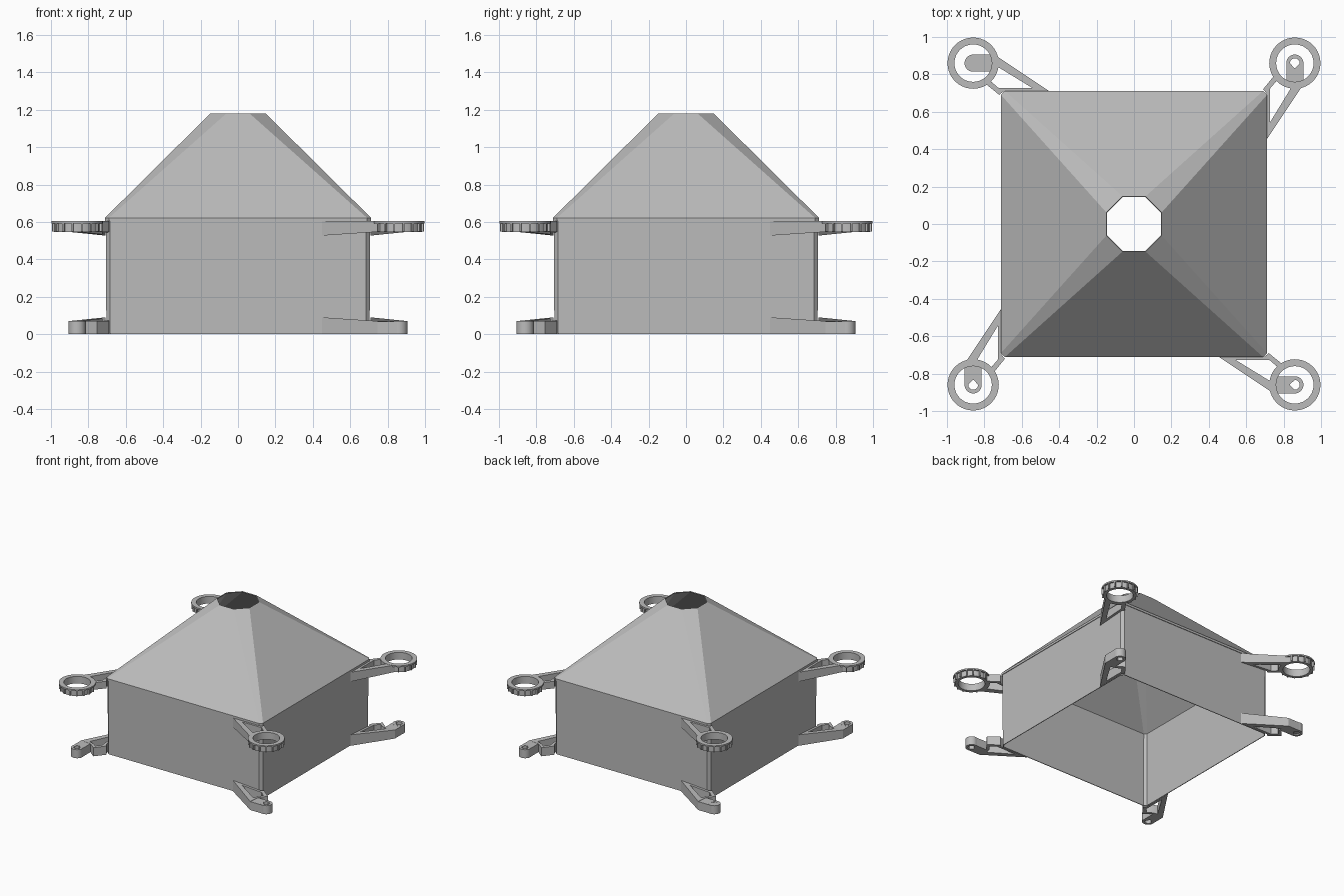
import bpy, bmesh
from math import sin, cos, pi
from mathutils import Matrix

cube = bpy.data.objects.get("Cube")
if cube:
    bpy.data.objects.remove(cube, do_unlink=True)

grey = bpy.data.materials.new("plain grey")
grey.use_nodes = True
grey.diffuse_color = (0.5, 0.5, 0.5, 1)
grey.node_tree.nodes["Principled BSDF"].inputs["Base Color"].default_value = (0.5, 0.5, 0.5, 1)


def finish(name, bm, fix_normals=True):
    if fix_normals:
        bmesh.ops.recalc_face_normals(bm, faces=bm.faces)
    mesh = bpy.data.meshes.new(name)
    bm.to_mesh(mesh)
    bm.free()
    mesh.materials.append(grey)
    obj = bpy.data.objects.new(name, mesh)
    bpy.context.collection.objects.link(obj)
    return obj


def chamfered_square(half, flat):
    """Eight corners, counter-clockwise, of a square with cut corners."""
    pts = []
    for x, y in ((half, -flat), (half, flat)), ((flat, half), (-flat, half)), \
                ((-half, flat), (-half, -flat)), ((-flat, -half), (flat, -half)):
        pts += [x, y]
    return pts


def sheet_shell(name, sections, thickness):
    """Open sheet-metal shell through stacked (half, flat, z) sections."""
    bm = bmesh.new()
    loops = [[bm.verts.new((x, y, z)) for x, y in chamfered_square(h, f)]
             for h, f, z in sections]
    for low, high in zip(loops, loops[1:]):
        for i in range(8):
            j = (i + 1) % 8
            bm.faces.new((low[i], low[j], high[j], high[i]))
    obj = finish(name, bm, False)
    solid = obj.modifiers.new("sheet", "SOLIDIFY")
    solid.thickness = thickness
    solid.offset = -1
    return obj


def prism(bm, pts, low, high):
    """Upright prism; low and high give the height at each point."""
    a = [bm.verts.new((x, y, low(x, y))) for x, y in pts]
    b = [bm.verts.new((x, y, high(x, y))) for x, y in pts]
    bm.faces.new(a[::-1])
    bm.faces.new(b)
    for i in range(len(pts)):
        j = (i + 1) % len(pts)
        bm.faces.new((a[i], a[j], b[j], b[i]))


def frame(bm, outer, inner, low, high):
    """Upright band between two matching loops."""
    def ring(pts, h):
        return [bm.verts.new((x, y, h(x, y))) for x, y in pts]
    loops = [ring(outer, low), ring(outer, high), ring(inner, high), ring(inner, low)]
    n = len(outer)
    for k in range(4):
        a, b = loops[k], loops[(k + 1) % 4]
        for i in range(n):
            j = (i + 1) % n
            bm.faces.new((a[i], a[j], b[j], b[i]))


def circle(r, n=40):
    return [(C + r * cos(2 * pi * i / n), C + r * sin(2 * pi * i / n)) for i in range(n)]


def level(z):
    return lambda x, y: z


C = 0.86  # bracket axis, on both x and y
ARM_OUT = [(0.708, 0.45), (0.905, 0.745), (0.815, 0.752), (0.755, 0.80), (0.69, 0.72), (0.708, 0.70)]
ARM_IN = [(0.728, 0.545), (0.84, 0.728), (0.79, 0.742), (0.762, 0.765), (0.728, 0.725), (0.728, 0.70)]


def taper(y):
    """Extra arm depth, greatest at the tail on the wall."""
    return 0.02 * max(0, min(1, (0.745 - y) / 0.295))


def upper_bracket():
    bm = bmesh.new()
    frame(bm, ARM_OUT, ARM_IN, lambda x, y: 0.547 - taper(y), level(0.604))
    # collar: inner wall, top flange and outside ribs
    frame(bm, circle(0.124), circle(0.10), level(0.547), level(0.605))
    frame(bm, circle(0.137), circle(0.12), level(0.593), level(0.605))
    for i in range(16):
        a = 2 * pi * (i + 0.5) / 16
        u, v = (cos(a), sin(a)), (-sin(a), cos(a))
        rib = [(C + u[0] * r + v[0] * s, C + u[1] * r + v[1] * s)
               for r, s in ((0.115, -0.005), (0.136, -0.005), (0.136, 0.005), (0.115, 0.005))]
        prism(bm, rib, level(0.55), level(0.6))
    return bm


def lower_bracket(plugged):
    bm = bmesh.new()
    frame(bm, ARM_OUT, ARM_IN, level(0), lambda x, y: 0.07 + taper(y))
    # neck and pierced boss
    neck = [(0.905, 0.745), (0.905, C), (0.887, C), (0.86, 0.831), (0.833, C),
            (0.815, C), (0.815, 0.752)]
    prism(bm, neck, level(0), level(0.069))
    frame(bm, circle(0.046, 32), circle(0.026, 32), level(0), level(0.07))
    if plugged:
        prism(bm, circle(0.027, 32), level(0.01), level(0.068))
    return bm


# Body and hood
sheet_shell("body_walls", [(0.704, 0.683, 0.0), (0.706, 0.685, 0.618)], 0.006)
sheet_shell("hood", [(0.711, 0.69, 0.604), (0.711, 0.69, 0.622), (0.148, 0.062, 1.18)], 0.006)

# Brackets, turned a quarter for each corner
CORNERS = ["back_left", "back_right", "front_right", "front_left"]
for i, corner in enumerate(CORNERS):
    turn = Matrix.Rotation(i * pi / 2, 4, "Z")
    for name, bm in (("upper_bracket_", upper_bracket()),
                     ("lower_bracket_", lower_bracket(corner == "back_right"))):
        bmesh.ops.transform(bm, matrix=turn, verts=bm.verts)
        obj = finish(name + corner, bm)
        bpy.ops.object.select_all(action="DESELECT")
        obj.select_set(True)
        bpy.context.view_layer.objects.active = obj
        bpy.ops.object.shade_smooth_by_angle(angle=0.5)
